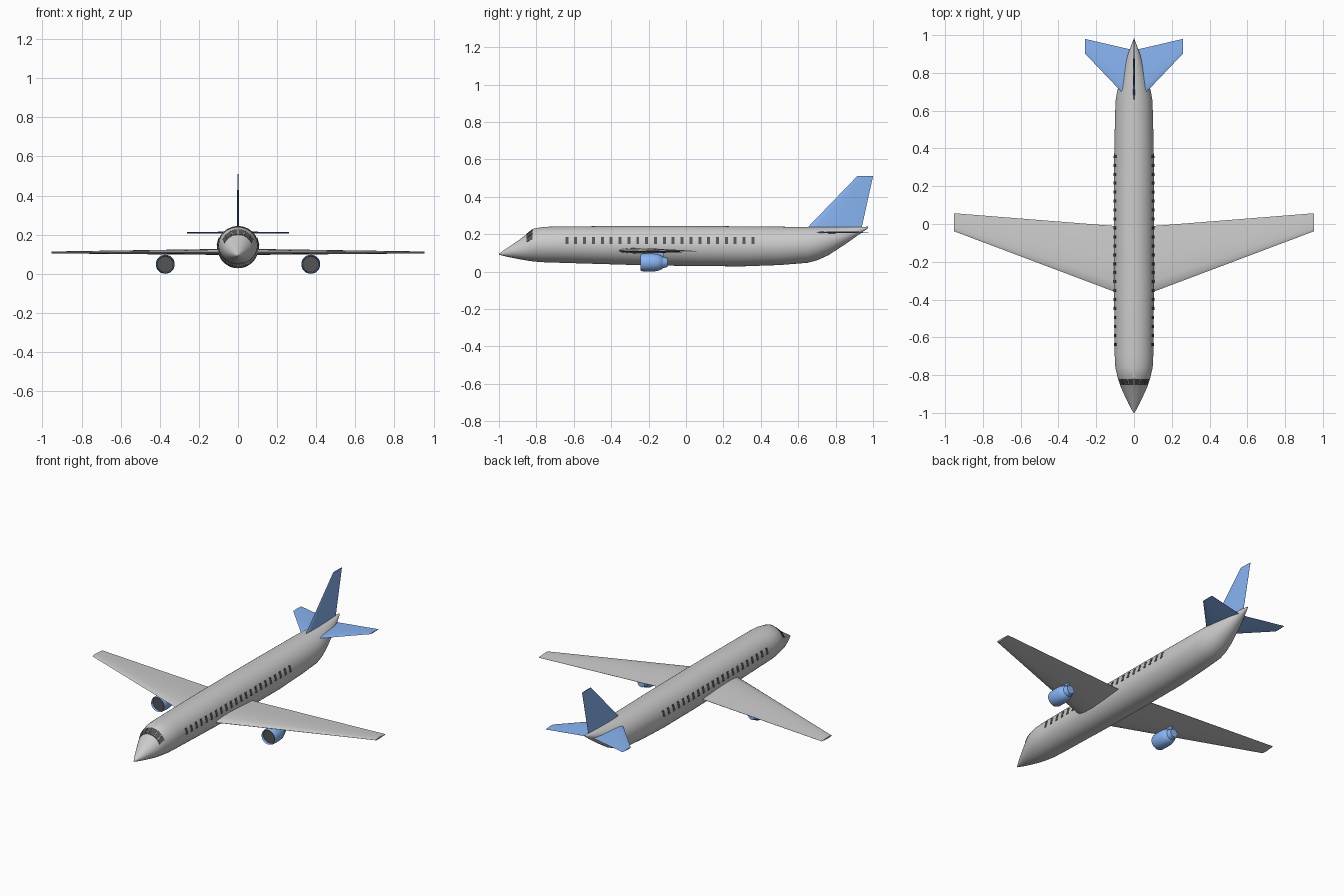
import bpy
from math import sin, cos, asin, pi, radians

if "Cube" in bpy.data.objects:
    bpy.data.objects.remove(bpy.data.objects["Cube"])


def material(name, rgb):
    m = bpy.data.materials.new(name)
    m.diffuse_color = (*rgb, 1)
    m.use_nodes = True
    m.node_tree.nodes["Principled BSDF"].inputs["Base Color"].default_value = m.diffuse_color
    return m


BLUE = material("blue_paint", (0.25, 0.46, 0.9))
DARK = material("dark_glass", (0.09, 0.09, 0.09))


def loft(name, groups, mat=None, smooth=30, mirror=False):
    """Skin each group of equal-length rings, capping both ends."""
    verts, faces = [], []
    for rings in groups:
        n, base = len(rings[0]), len(verts)
        for r in rings:
            verts += r
        for i in range(len(rings) - 1):
            for j in range(n):
                a, b = base + i * n, base + (i + 1) * n
                k = (j + 1) % n
                faces.append((a + j, a + k, b + k, b + j))
        last = base + (len(rings) - 1) * n
        faces.append(tuple(range(base + n - 1, base - 1, -1)))
        faces.append(tuple(range(last, last + n)))
    me = bpy.data.meshes.new(name)
    me.from_pydata(verts, [], faces)
    ob = bpy.data.objects.new(name, me)
    bpy.context.collection.objects.link(ob)
    if mat:
        me.materials.append(mat)
    bpy.ops.object.select_all(action='DESELECT')
    ob.select_set(True)
    bpy.context.view_layer.objects.active = ob
    bpy.ops.object.mode_set(mode='EDIT')
    bpy.ops.mesh.select_all(action='SELECT')
    bpy.ops.mesh.normals_make_consistent(inside=False)
    bpy.ops.object.mode_set(mode='OBJECT')
    if smooth:
        bpy.ops.object.shade_smooth_by_angle(angle=radians(smooth))
    if mirror:
        ob.modifiers.new("Mirror", 'MIRROR').use_mirror_merge = False
    return ob


# Fuselage stations: y, half width, bottom z, top z
BODY = [(-1.0, .003, .09, .096), (-.95, .03, .078, .130), (-.89, .058, .066, .171),
        (-.855, .073, .06, .197), (-.815, .086, .054, .230), (-.76, .099, .05, .239),
        (-.7, .102, .048, .241), (-.3, .106, .036, .244), (0, .107, .03, .244),
        (.3, .106, .028, .242), (.5, .102, .035, .24), (.65, .098, .047, .239),
        (.7, .09, .06, .239), (.76, .075, .087, .239), (.85, .048, .145, .239),
        (.92, .025, .195, .239), (.973, .004, .232, .24)]


def station(y):
    for a, b in zip(BODY, BODY[1:]):
        if y <= b[0]:
            t = (y - a[0]) / (b[0] - a[0])
            w, lo, hi = (p + (q - p) * t for p, q in zip(a[1:], b[1:]))
            return w, (hi + lo) / 2, (hi - lo) / 2


def skin(y, a, off=0.0):
    w, zc, h = station(y)
    return ((w + off) * cos(a), y, zc + (h + off) * sin(a))


loft("fuselage", [[[skin(s[0], 2 * pi * i / 48) for i in range(48)] for s in BODY]])


def pane(y0, y1, a0, a1):
    """Thin slab following the fuselage skin."""
    return [[skin(y, a, off) for y, a in ((y0, a0), (y1, a0), (y1, a1), (y0, a1))]
            for off in (-.004, .003)]


# Cabin windows
cabin = []
for i in range(22):
    y = -.637 + i * .995 / 21
    _, zc, h = station(y)
    cabin.append(pane(y - .008, y + .008, asin((.147 - zc) / h), asin((.183 - zc) / h)))
loft("cabin_windows", cabin, DARK, 0, mirror=True)

# Cockpit windows
step = 136 / 6
loft("cockpit_windows",
     [pane(-.852, -.82, radians(22 + i * step + 1.5), radians(22 + (i + 1) * step - 1.5))
      for i in range(6)], DARK, 0)

# Aerofoil: chord fraction and half thickness fraction
FOIL = [(0, 0), (.04, .5), (.15, .85), (.35, 1), (.65, .65), (1, .06)]
OUTLINE = FOIL + [(c, -t) for c, t in reversed(FOIL[1:])]


def foil(x, lead, trail, z, half):
    return [(x, lead + c * (trail - lead), z + t * half) for c, t in OUTLINE]


# Main wings and tailplane
loft("wings", [[foil(.02, -.39, -.017, .112, .016), foil(.954, -.038, .057, .109, .005)]],
     mirror=True)
loft("tailplane", [[foil(.005, .635, .921, .21, .006), foil(.26, .903, .98, .21, .003)]],
     BLUE, mirror=True)

# Tail fin: aerofoil turned upright
loft("tail_fin", [[[(z - h, y, x) for x, y, z in foil(hgt, lead, trail, h, half)]
                   for h, (hgt, lead, trail, half) in
                   ((0, (.215, .63, .935, .006)), (0, (.51, .915, 1.0, .003)))]], BLUE)

# Engines
EX, EZ = .372, .0485


def ring(y, r):
    return [(EX + r * cos(2 * pi * i / 32), y, EZ + r * sin(2 * pi * i / 32)) for i in range(32)]


loft("engines", [[ring(y, r) for y, r in
                  ((-.225, .040), (-.237, .041), (-.242, .0435), (-.232, .047), (-.19, .0485),
                   (-.155, .046), (-.128, .036), (-.125, .031), (-.10, .024))]],
     BLUE, 40, mirror=True)
loft("engine_intakes", [[ring(-.23, .0395), ring(-.226, .0395)]], DARK, 30, mirror=True)

# Pylons
loft("engine_pylons", [[[(EX + sx * .005, y, z) for sx, y in
                         ((-1, -.21), (1, -.21), (1, -.12), (-1, -.12))] for z in (.07, .11)]],
     BLUE, 0, mirror=True)
